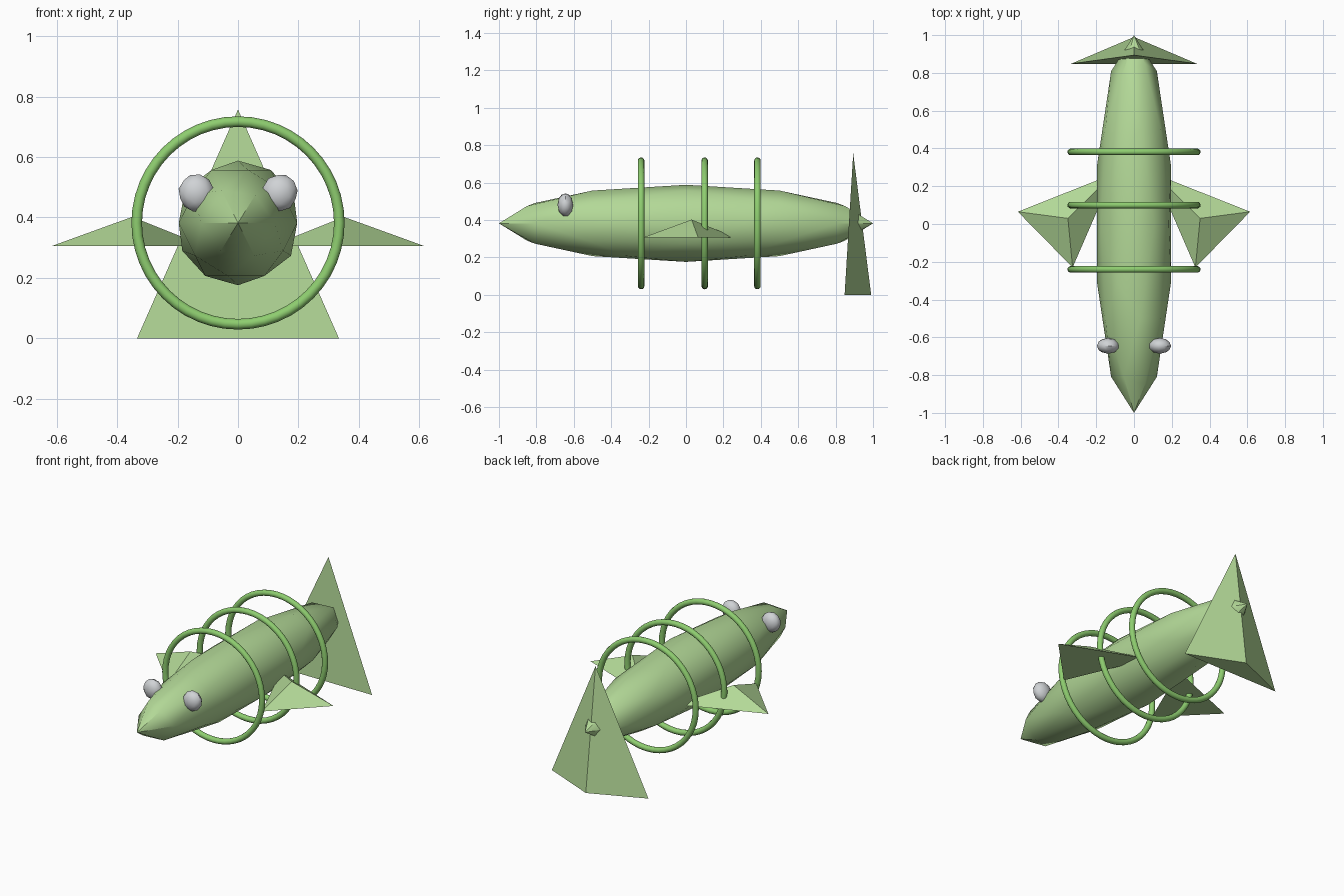
import bpy
import math

cube = bpy.data.objects.get("Cube")
if cube:
    bpy.data.objects.remove(cube, do_unlink=True)


def make_material(name, rgb):
    mat = bpy.data.materials.new(name)
    mat.use_nodes = True
    color = (*rgb, 1.0)
    mat.diffuse_color = color
    mat.node_tree.nodes["Principled BSDF"].inputs["Base Color"].default_value = color
    return mat


skin = make_material("pale green", (0.45, 0.69, 0.31))
hoop = make_material("leaf green", (0.27, 0.61, 0.16))
eye_grey = make_material("light grey", (0.63, 0.65, 0.67))

CENTRE_Z = 0.382


def finish(name, mat, smooth_angle=None):
    """Name and colour the active object, apply its transform, smooth it."""
    obj = bpy.context.object
    obj.name = obj.data.name = name
    obj.data.materials.append(mat)
    bpy.ops.object.transform_apply(location=False, rotation=True, scale=True)
    if smooth_angle:
        bpy.ops.object.shade_smooth_by_angle(angle=math.radians(smooth_angle))
    return obj


def ico(name, mat, location, scale, rotation=(0, 0, 0)):
    bpy.ops.mesh.primitive_ico_sphere_add(
        subdivisions=2, radius=1, location=location, rotation=rotation)
    bpy.context.object.scale = scale
    return finish(name, mat, 30)


def pyramid(name, base, base_z, apex):
    """Three-sided fin: a flat triangle joined to one raised point."""
    verts = [(x, y, base_z) for x, y in base] + [apex]
    # keep the base counter-clockwise so that normals face outward
    (ax, ay), (bx, by), (cx, cy) = base
    order = [0, 1, 2]
    if (bx - ax) * (cy - ay) - (by - ay) * (cx - ax) < 0:
        order.reverse()
    a, b, c = order
    faces = [(c, b, a), (a, b, 3), (b, c, 3), (c, a, 3)]
    mesh = bpy.data.meshes.new(name)
    mesh.from_pydata(verts, [], faces)
    mesh.materials.append(skin)
    obj = bpy.data.objects.new(name, mesh)
    bpy.context.collection.objects.link(obj)
    return obj


# Long faceted body
ico("body", skin, (0, 0, CENTRE_Z), (0.206, 1.0, 0.206))

# Hoops around the body
for name, y in (("front_hoop", -0.24), ("middle_hoop", 0.1), ("rear_hoop", 0.382)):
    bpy.ops.mesh.primitive_torus_add(
        major_radius=0.335, minor_radius=0.0175, major_segments=48,
        minor_segments=12, location=(0, y, CENTRE_Z), rotation=(math.pi / 2, 0, 0))
    finish(name, hoop, 40)

# Eyes and side fins, mirrored
for side, s in (("left", 1), ("right", -1)):
    ico(side + "_eye", eye_grey, (s * 0.137, -0.645, 0.481),
        (0.06, 0.042, 0.063), (0, s * math.radians(20), 0))
    pyramid(side + "_fin",
            [(s * 0.615, 0.065), (s * 0.11, 0.265), (s * 0.325, -0.23)],
            0.306, (s * 0.35, 0.03, 0.402))

# Upright tail fin
pyramid("tail_fin", [(-0.334, 0.848), (0.334, 0.848), (0, 0.99)], 0, (0, 0.894, 0.757))
